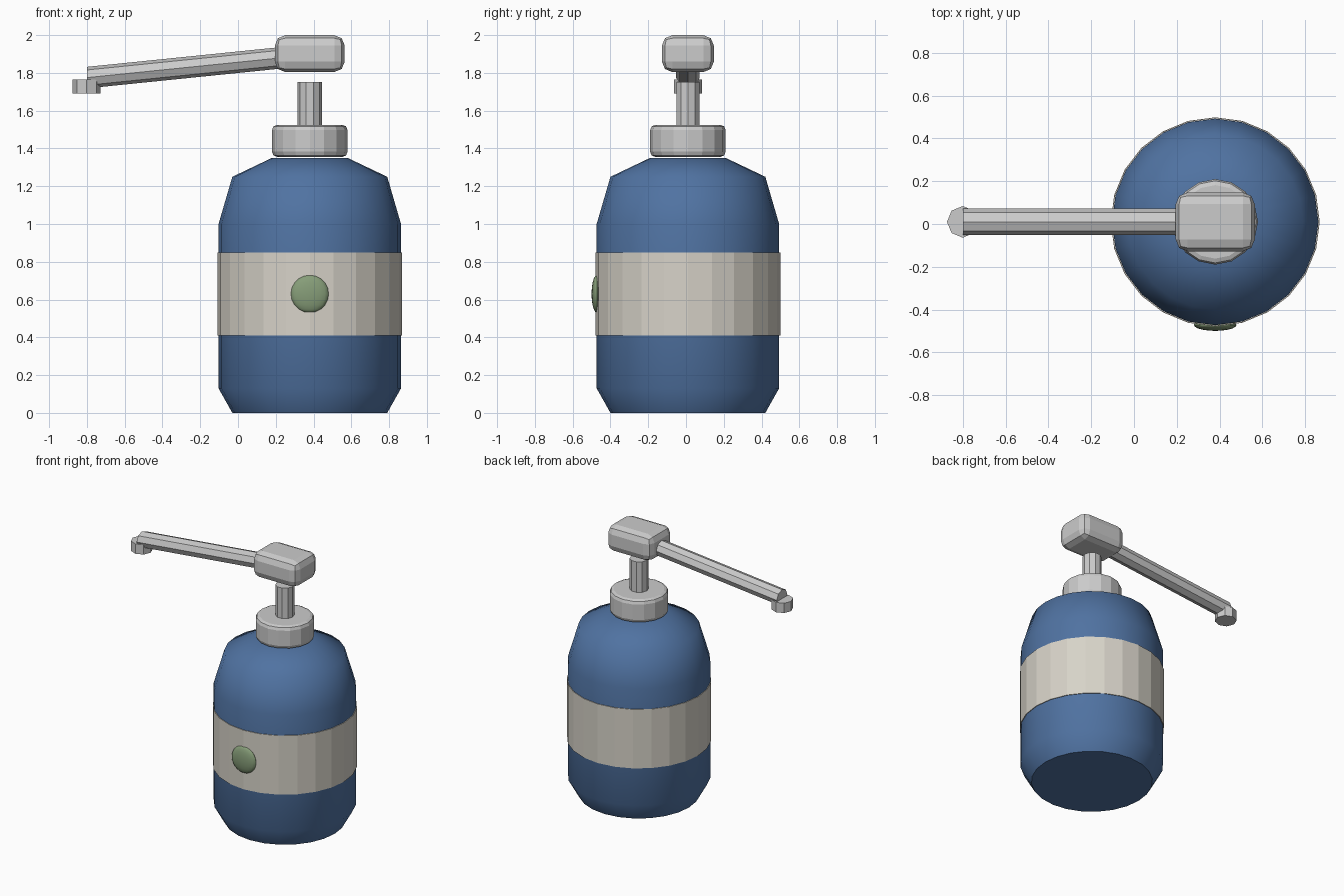
import bpy, bmesh, math
from mathutils import Vector, Matrix

if "Cube" in bpy.data.objects:
    bpy.data.objects.remove(bpy.data.objects["Cube"])

CX, CY = 0.38, 0.01   # pump axis


def material(name, rgb):
    m = bpy.data.materials.new(name)
    m.diffuse_color = (*rgb, 1)
    m.use_nodes = True
    m.node_tree.nodes["Principled BSDF"].inputs["Base Color"].default_value = m.diffuse_color
    return m


def finish(bm, name, mat=None, smooth=None):
    bmesh.ops.recalc_face_normals(bm, faces=bm.faces)
    me = bpy.data.meshes.new(name)
    bm.to_mesh(me)
    bm.free()
    ob = bpy.data.objects.new(name, me)
    bpy.context.collection.objects.link(ob)
    if mat:
        me.materials.append(mat)
    if smooth:
        bpy.ops.object.select_all(action='DESELECT')
        ob.select_set(True)
        bpy.context.view_layer.objects.active = ob
        bpy.ops.object.shade_smooth_by_angle(angle=math.radians(smooth))
    return ob


def lathe(name, profile, sides, center=(CX, CY), mat=None, smooth=None, caps=True):
    """Revolve (radius, z) points about a vertical axis."""
    bm = bmesh.new()
    rings = []
    for r, z in profile:
        rings.append([bm.verts.new((center[0] + r * math.cos(2 * math.pi * i / sides),
                                    center[1] + r * math.sin(2 * math.pi * i / sides), z))
                      for i in range(sides)])
    for a, b in zip(rings, rings[1:]):
        for i in range(sides):
            j = (i + 1) % sides
            bm.faces.new((a[i], a[j], b[j], b[i]))
    if caps:
        bm.faces.new(rings[0])
        bm.faces.new(rings[-1])
    return finish(bm, name, mat, smooth)


blue = material("bottle_blue", (0.08, 0.17, 0.36))
cream = material("label_cream", (0.68, 0.65, 0.58))
green = material("badge_green", (0.24, 0.34, 0.19))

# Bottle with tapered foot and shoulders
lathe("bottle", [(0.41, 0), (0.483, 0.13), (0.483, 1.0), (0.41, 1.25), (0.2, 1.35)],
      24, mat=blue, smooth=50)

# Wrapped label
lathe("label", [(0.484, 0.41), (0.489, 0.41), (0.489, 0.85), (0.484, 0.85)],
      24, mat=cream, caps=False)

# Flattened round badge on the label
bm = bmesh.new()
bmesh.ops.create_uvsphere(bm, u_segments=20, v_segments=10, radius=1,
                          matrix=Matrix.Translation((CX, -0.472, 0.63))
                          @ Matrix.Diagonal((0.1, 0.028, 0.1, 1)))
finish(bm, "badge", green, 40)

# Collar and pump stem
lathe("collar", [(0.172, 1.355), (0.192, 1.363), (0.2, 1.383), (0.2, 1.497),
                 (0.192, 1.517), (0.172, 1.525)], 16)
lathe("pump_stem", [(0.064, 1.5), (0.064, 1.752)], 10)

# Rounded pump head
bm = bmesh.new()
bmesh.ops.create_cube(bm, size=1, matrix=Matrix.Translation((CX, CY, 1.902))
                      @ Matrix.Diagonal((0.37, 0.275, 0.195, 1)))
bmesh.ops.bevel(bm, geom=bm.edges[:], offset=0.055, segments=2, profile=0.5,
                affect='EDGES')
finish(bm, "pump_head")

# Sloping spout with vertical cut ends
bm = bmesh.new()
ends = []
for x, z in ((0.25, 1.882), (-0.8, 1.775)):
    ends.append([bm.verts.new((x, CY + 0.062 * math.cos(math.tau * i / 8),
                               z + 0.057 * math.sin(math.tau * i / 8)))
                 for i in range(8)])
for i in range(8):
    j = (i + 1) % 8
    bm.faces.new((ends[0][i], ends[0][j], ends[1][j], ends[1][i]))
for e in ends:
    bm.faces.new(e)
finish(bm, "spout")

# Downward nozzle tip
lathe("nozzle", [(0.074, 1.692), (0.074, 1.765)], 8, center=(-0.801, CY))
